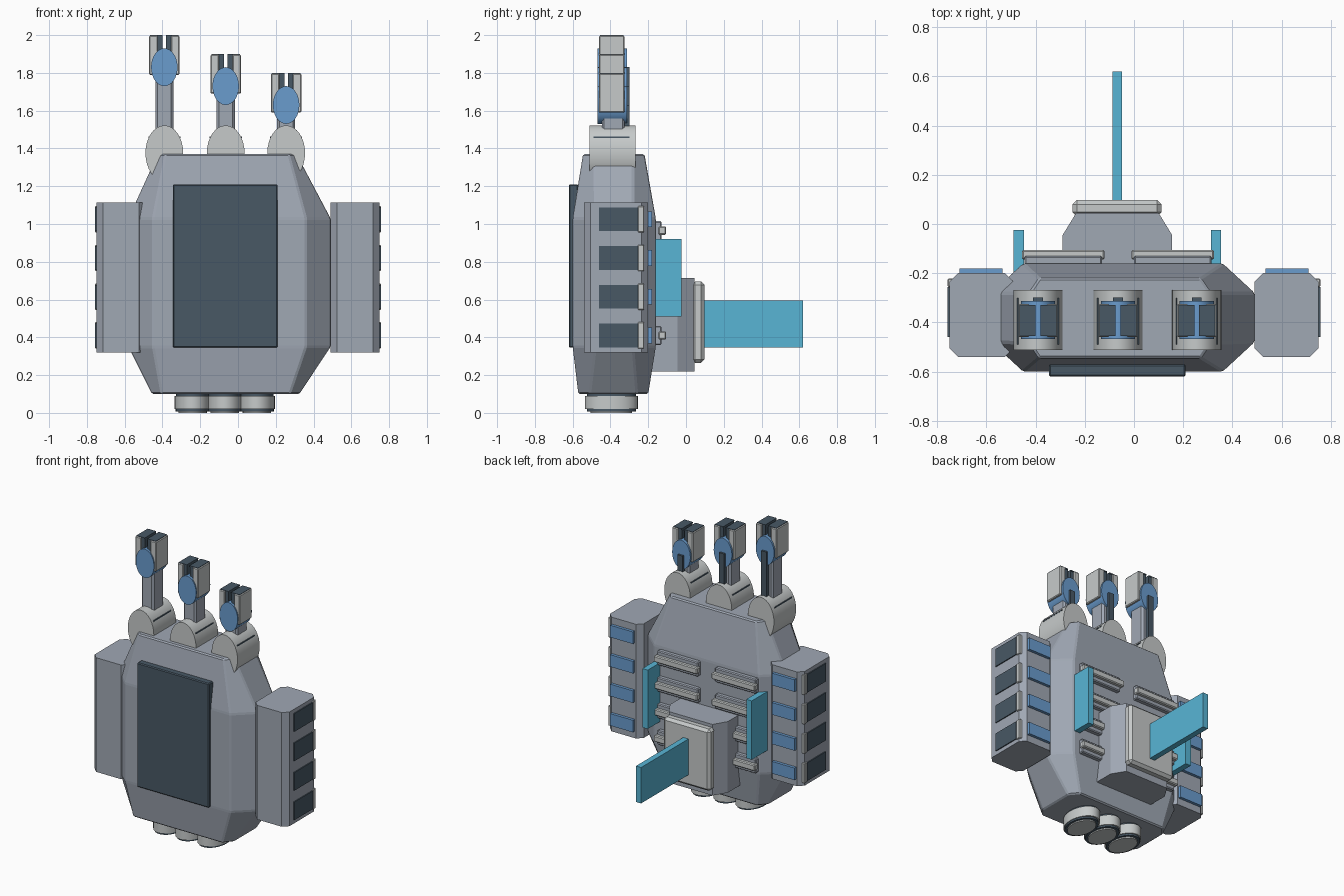
import bpy, bmesh, math

if "Cube" in bpy.data.objects:
    bpy.data.objects.remove(bpy.data.objects["Cube"])


def lin(c):
    c /= 255
    return c / 12.92 if c < 0.04045 else ((c + 0.055) / 1.055) ** 2.4


def material(name, *rgb):
    m = bpy.data.materials.new(name)
    m.diffuse_color = (*[lin(c) for c in rgb], 1)
    m.use_nodes = True
    m.node_tree.nodes["Principled BSDF"].inputs["Base Color"].default_value = m.diffuse_color
    return m


GREY = material("hull grey", 160, 168, 180)
LIGHT = material("light grey", 198, 202, 202)
DARK = material("dark slate", 72, 88, 101)
BLUE = material("steel blue", 106, 156, 206)
CYAN = material("cyan", 88, 181, 213)


def finish(name, bm, mat, bevel=0, smooth=False):
    bmesh.ops.recalc_face_normals(bm, faces=bm.faces)
    if bevel:
        bmesh.ops.bevel(bm, geom=bm.edges[:], offset=bevel, segments=1,
                        affect='EDGES', clamp_overlap=True)
    me = bpy.data.meshes.new(name)
    bm.to_mesh(me)
    bm.free()
    me.materials.append(mat)
    ob = bpy.data.objects.new(name, me)
    bpy.context.collection.objects.link(ob)
    if smooth:
        bpy.ops.object.select_all(action='DESELECT')
        ob.select_set(True)
        bpy.context.view_layer.objects.active = ob
        bpy.ops.object.shade_smooth_by_angle(angle=math.radians(35))
    return ob


def loft(name, rings, mat, bevel=0, smooth=False):
    """Skin a stack of equal-length point rings and cap both ends."""
    bm = bmesh.new()
    vs = [[bm.verts.new(p) for p in r] for r in rings]
    n = len(vs[0])
    for a, b in zip(vs, vs[1:]):
        for i in range(n):
            j = (i + 1) % n
            bm.faces.new((a[i], a[j], b[j], b[i]))
    bm.faces.new(vs[0])
    bm.faces.new(vs[-1])
    return finish(name, bm, mat, bevel, smooth)


def box(name, x, y, z, mat, bevel=0):
    x, y, z = sorted(x), sorted(y), sorted(z)
    rings = [[(x[0], y[0], k), (x[1], y[0], k), (x[1], y[1], k), (x[0], y[1], k)] for k in z]
    return loft(name, rings, mat, bevel)


def octagon(x, y, z, cx, cy):
    """Rectangle with clipped corners at height z."""
    (a, b), (c, d) = x, y
    return [(a + cx, c, z), (b - cx, c, z), (b, c + cy, z), (b, d - cy, z),
            (b - cx, d, z), (a + cx, d, z), (a, d - cy, z), (a, c + cy, z)]


def ellipse_y(name, x, z, rx, rz, y0, y1, mat, n=32):
    """Elliptic disc or drum with its axis front to back."""
    t = [2 * math.pi * i / n for i in range(n)]
    rings = [[(x + rx * math.cos(a), y, z + rz * math.sin(a)) for a in t] for y in (y0, y1)]
    return loft(name, rings, mat, smooth=True)


def ellipse_z(name, x, y, rx, ry, z0, z1, mat, n=32):
    t = [2 * math.pi * i / n for i in range(n)]
    rings = [[(x + rx * math.cos(a), y + ry * math.sin(a), z) for a in t] for z in (z0, z1)]
    return loft(name, rings, mat, smooth=True)


# Main hull: clipped block tapering at both ends
loft("hull", [
    octagon((-0.455, 0.325), (-0.57, -0.20), 0.10, 0.05, 0.06),
    octagon((-0.58, 0.49), (-0.60, -0.16), 0.35, 0.13, 0.12),
    octagon((-0.58, 0.49), (-0.60, -0.16), 1.03, 0.13, 0.12),
    octagon((-0.425, 0.31), (-0.545, -0.22), 1.37, 0.04, 0.06)], GREY, 0.008)
box("front_panel", (-0.345, 0.21), (-0.62, -0.57), (0.345, 1.21), DARK, 0.006)

# Side pods with outer vents and rear plates
for s in (-1, 1):
    x = sorted((s * 0.49, s * 0.75))
    loft("side_pod", [octagon(x, (-0.54, -0.20), z, 0.035, 0.035) for z in (0.32, 1.115)], GREY)
    for i in range(4):
        z = 0.41 + 0.205 * i
        box("pod_vent", (s * 0.73, s * 0.757), (-0.46, -0.255), (z - 0.063, z + 0.063), DARK)
        box("vent_edge", (s * 0.73, s * 0.757), (-0.255, -0.222), (z - 0.07, z + 0.07), LIGHT, 0.004)
        box("pod_rear_plate", (s * 0.535, s * 0.71), (-0.21, -0.18), (z - 0.042, z + 0.042), BLUE)

# Fingers, stepping down from left to right
CY = -0.39
for x, top in ((-0.39, 2.0), (-0.065, 1.9), (0.255, 1.8)):
    mid = top - 0.17
    ellipse_y("knuckle", x, 1.375, 0.1, 0.147, -0.512, -0.268, LIGHT)
    for s in (-1, 1):
        box("knuckle_slot", (x + s * 0.068, x + s * 0.085), (-0.49, -0.30), (1.455, 1.463), DARK)
    loft("finger_shaft", [octagon((x - 0.048, x + 0.048), (-0.445, -0.325), z, 0.012, 0.012)
                          for z in (1.48, mid)], GREY)
    ellipse_y("finger_joint", x, mid, 0.07, 0.1, -0.468, -0.312, BLUE)
    box("finger_tendon", (x - 0.02, x + 0.02), (-0.34, -0.298), (1.50, mid), DARK)
    for s in (-1, 1):
        box("finger_prong", (x + s * 0.035, x + s * 0.08), (-0.46, -0.325),
            (top - 0.21, top - 0.003), LIGHT, 0.005)
        box("prong_pad", (x + s * 0.01, x + s * 0.036), (-0.452, -0.333), (mid, top - 0.003), DARK)
        box("prong_cap", (x + s * 0.01, x + s * 0.075), (-0.455, -0.33), (top - 0.008, top), DARK)

# Rear rails on both sides of the centre line
for x0, x1 in ((-0.455, -0.12), (-0.01, 0.325)):
    for i in range(4):
        z = 0.41 + 0.185 * i
        box("rail_base", (x0 + 0.01, x1 - 0.01), (-0.17, -0.13), (z - 0.05, z + 0.05), GREY, 0.006)
        box("rail", (x0, x1), (-0.145, -0.105), (z - 0.022, z + 0.022), LIGHT, 0.006)

# Rear block, cover plate and fins
plan = [(-0.29, -0.18), (0.155, -0.18), (0.155, -0.045), (0.10, 0.045), (-0.235, 0.045), (-0.29, -0.045)]
loft("rear_block", [[(px, py, z) for px, py in plan] for z in (0.22, 0.715)], GREY)
box("rear_cover", (-0.25, 0.112), (0.03, 0.098), (0.265, 0.695), LIGHT, 0.018)
box("center_fin", (-0.088, -0.048), (0.08, 0.62), (0.345, 0.595), CYAN)
for x in (-0.468, 0.333):
    box("side_fin", (x - 0.021, x + 0.021), (-0.20, -0.025), (0.51, 0.92), CYAN)

# Bottom thrusters
for x in (-0.24, -0.07, 0.10):
    ellipse_z("thruster_collar", x, -0.395, 0.088, 0.13, 0.08, 0.12, DARK)
    ellipse_z("thruster", x, -0.395, 0.095, 0.14, 0.02, 0.09, LIGHT)
    ellipse_z("thruster_rim", x, -0.395, 0.09, 0.13, 0.008, 0.02, DARK)
    ellipse_z("thruster_cap", x, -0.395, 0.075, 0.11, 0.0, 0.01, LIGHT)
